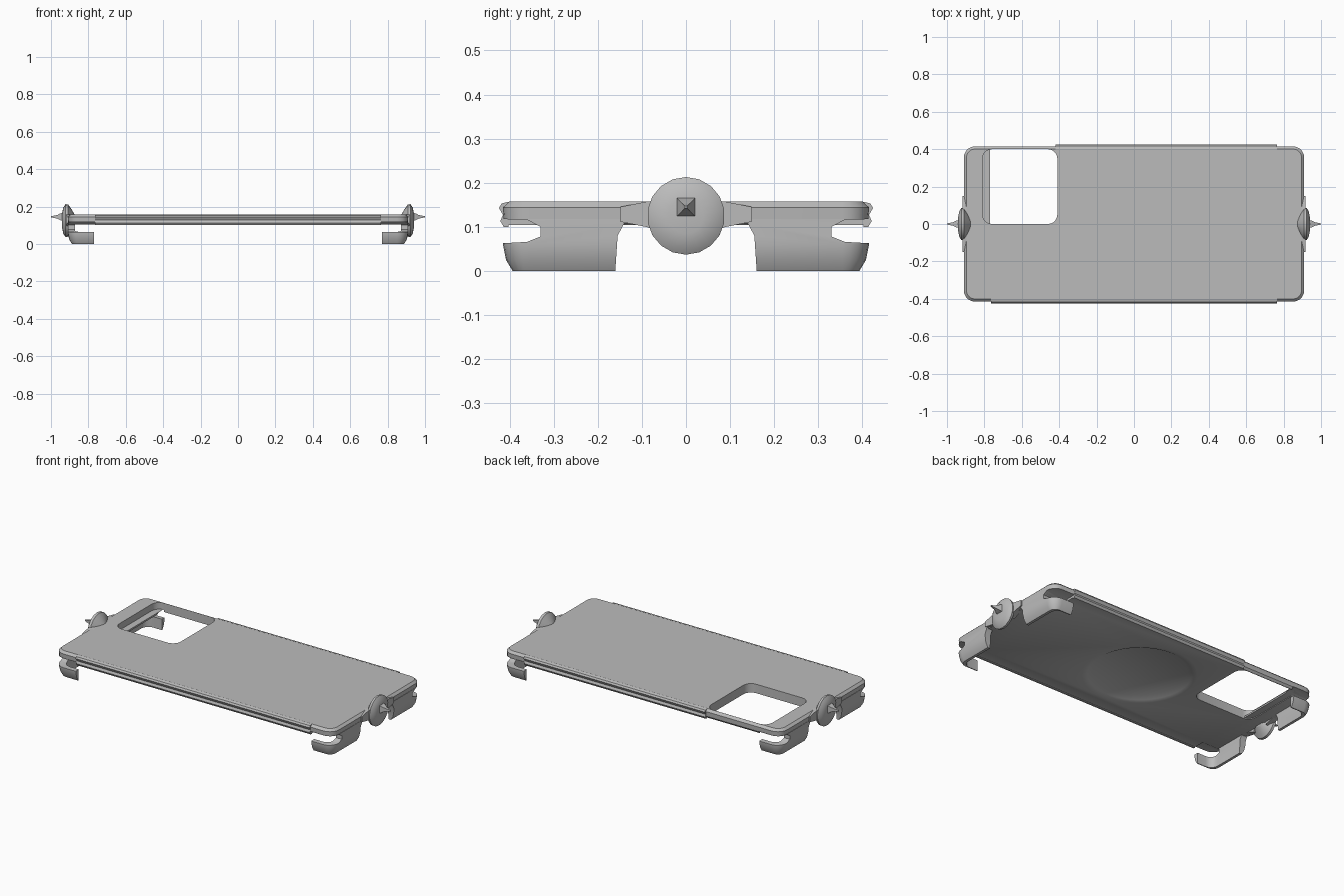
import bpy, bmesh, math

cube = bpy.data.objects.get("Cube")
if cube:
    bpy.data.objects.remove(cube, do_unlink=True)

grey = bpy.data.materials.new("plain grey")
grey.use_nodes = True
colour = (0.5, 0.5, 0.5, 1)
grey.diffuse_color = colour
grey.node_tree.nodes["Principled BSDF"].inputs["Base Color"].default_value = colour


def rounded_rect(hx, hy, r, cx=0, cy=0, steps=5):
    """Outline of a rectangle with rounded corners."""
    pts = []
    for i, (sx, sy) in enumerate(((1, 1), (-1, 1), (-1, -1), (1, -1))):
        for k in range(steps + 1):
            a = (i + k / steps) * math.pi / 2
            pts.append((cx + sx * (hx - r) + r * math.cos(a),
                        cy + sy * (hy - r) + r * math.sin(a)))
    return pts


def loft(name, rings):
    """Solid through a list of rings of equal length, capped at both ends."""
    bm = bmesh.new()
    loops = [[bm.verts.new(p) for p in ring] for ring in rings]
    n = len(loops[0])
    for a, b in zip(loops, loops[1:]):
        for i in range(n):
            j = (i + 1) % n
            bm.faces.new((a[i], a[j], b[j], b[i]))
    bm.faces.new(loops[0][::-1])
    bm.faces.new(loops[-1])
    bmesh.ops.recalc_face_normals(bm, faces=bm.faces)
    mesh = bpy.data.meshes.new(name)
    bm.to_mesh(mesh)
    bm.free()
    mesh.materials.append(grey)
    ob = bpy.data.objects.new(name, mesh)
    bpy.context.collection.objects.link(ob)
    return ob


def slab(name, hx, hy, r, levels, cx=0, cy=0):
    """Rounded slab; levels are (z, inset) pairs."""
    return loft(name, [[(x, y, z) for x, y in
                        rounded_rect(hx - d, hy - d, r - d, cx, cy)]
                       for z, d in levels])


def along_x(name, profile, x0, x1, side=1):
    """Extrude a y-z profile along x, optionally mirrored in y."""
    return loft(name, [[(x, side * y, z) for y, z in profile] for x in (x0, x1)])


def cut(target, cutters):
    for c in cutters:
        c.hide_render = True
        mod = target.modifiers.new("cut", 'BOOLEAN')
        mod.operation = 'DIFFERENCE'
        mod.solver = 'EXACT'
        mod.object = c
        bpy.ops.object.select_all(action='DESELECT')
        bpy.context.view_layer.objects.active = target
        target.select_set(True)
        bpy.ops.object.modifier_apply(modifier=mod.name)


# Main plate and the clip wall around its ends
plate = slab("back_plate", 0.91, 0.415, 0.06,
             [(0.104, 0.012), (0.116, 0.002), (0.144, 0), (0.157, 0.014)])
clips = slab("corner_clips", 0.91, 0.415, 0.06,
             [(0, 0.022), (0.025, 0.007), (0.06, 0), (0.118, 0)])

# Cutters: inside of the wall, middle span, end gaps, corner slots
inside = slab("inside_cutter", 0.872, 0.388, 0.045, [(-0.1, 0), (0.108, 0)])
middle = slab("middle_cutter", 0.77, 0.6, 0.02, [(-0.1, 0), (0.3, 0)])
gap = along_x("gap_cutter", [(-0.167, -0.1), (0.167, -0.1), (0.155, 0.08),
                             (0.14, 0.108), (-0.14, 0.108), (-0.155, 0.08)], -1.2, 1.2)
slot_profile = [(0.33, 0.078), (0.33, 0.1), (0.36, 0.116),
                (0.5, 0.12), (0.5, 0.058), (0.36, 0.066)]
slots = [along_x("slot_cutter", slot_profile, e * 0.765, e * 1.1, s)
         for e in (1, -1) for s in (1, -1)]
cut(clips, [inside, middle, gap] + slots)

# Camera opening and shallow round recess below
opening = slab("opening_cutter", 0.2, 0.2, 0.05, [(0, 0), (0.3, 0)], -0.61, 0.2)
recess = loft("recess_cutter",
              [[(-0.04 + r * math.cos(t * math.pi / 24), r * math.sin(t * math.pi / 24), z)
                for t in range(48)]
               for r, z in ((0.33, 0.09), (0.31, 0.104), (0.28, 0.11), (0.255, 0.124))])
cut(plate, [opening, recess] + slots)
for c in [inside, middle, gap, opening, recess] + slots:
    bpy.data.objects.remove(c, do_unlink=True)

# Grooved rails along the long edges
rail_profile = [(0.402, 0.157), (0.418, 0.153), (0.424, 0.143), (0.415, 0.127),
                (0.421, 0.113), (0.413, 0.1), (0.402, 0.1)]
parts = [plate, clips,
         along_x("front_rail", rail_profile, -0.765, 0.765, -1),
         along_x("rear_rail", rail_profile, -0.42, 0.765)]

# Round end knobs with a tapered pin, one at each end
knob_profile = [(0.872, 0.03), (0.89, 0.06), (0.908, 0.086), (0.922, 0.088),
                (0.934, 0.07), (0.94, 0.04)]
pin_profile = [(0.93, 0.032), (0.95, 0.026), (0.965, 0.014), (1.0, 0.004)]
for side, label in ((1, "left"), (-1, "right")):
    for part, profile, n, zc in (("knob", knob_profile, 18, 0.125),
                                 ("pin", pin_profile, 4, 0.145)):
        turn = math.pi / n
        parts.append(loft(f"{label}_{part}", [
            [(side * x, r * math.cos(2 * turn * i + turn),
              zc + r * math.sin(2 * turn * i + turn)) for i in range(n)]
            for x, r in profile]))
    # Flared webs joining the knob to the plate end
    for s in (1, -1):
        parts.append(along_x(f"{label}_web",
                             [(0.05, 0.085), (0.09, 0.1), (0.15, 0.112),
                              (0.15, 0.145), (0.09, 0.157), (0.05, 0.157)],
                             side * 0.88, side * 0.916, s))

# Smooth shading with crisp edges
bpy.ops.object.select_all(action='DESELECT')
for ob in parts:
    ob.select_set(True)
bpy.context.view_layer.objects.active = plate
bpy.ops.object.shade_smooth_by_angle(angle=math.radians(30))
